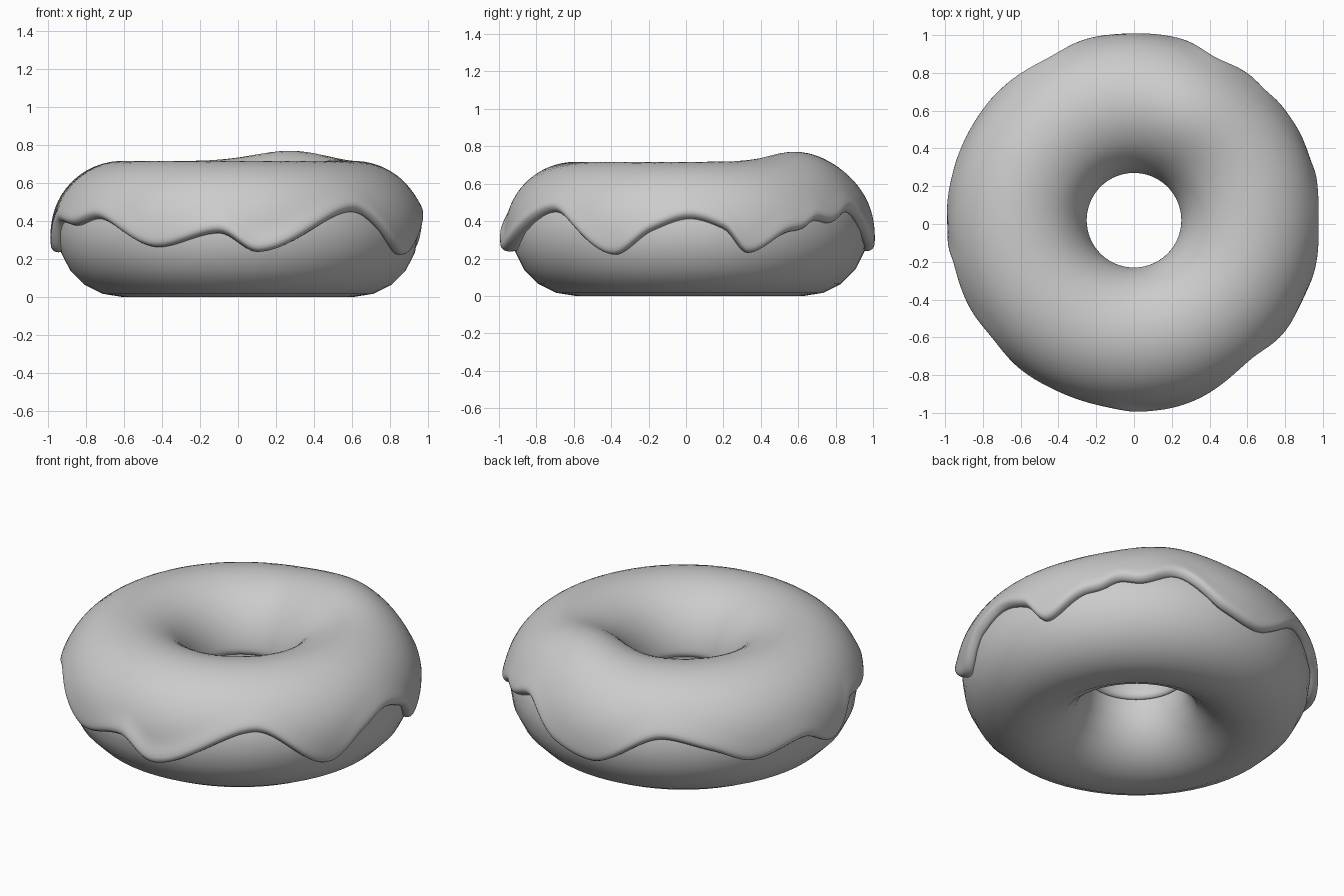
import bpy, bmesh, math

if "Cube" in bpy.data.objects:
    bpy.data.objects.remove(bpy.data.objects["Cube"])

CY = 0.02                       # ring centre in y
R, r, ZC = 0.61, 0.34, 0.34     # ring radius, tube radius, tube centre height
T = 0.037                       # icing thickness

grey = bpy.data.materials.new("plain grey")
grey.diffuse_color = (0.6, 0.6, 0.6, 1)
grey.use_nodes = True
grey.node_tree.nodes["Principled BSDF"].inputs["Base Color"].default_value = grey.diffuse_color

# Height of the dripping icing edge: (degrees around the ring, z)
EDGE = [(0, .42), (11, .36), (19, .22), (33, .34), (38, .355), (45, .41),
        (51, .395), (63, .46), (80, .28), (93, .23), (118, .43), (134, .36),
        (148, .27), (167, .33), (182, .225), (194, .40), (207, .38),
        (219, .42), (244, .255), (264, .335), (276, .23), (310, .46),
        (335, .21), (348, .35)]


def edge_height(deg):
    """Smooth closed interpolation through the edge points."""
    n = len(EDGE)
    pts = [(a - 360, z) for a, z in EDGE[-2:]] + EDGE + [(a + 360, z) for a, z in EDGE[:2]]
    for i in range(1, n + 2):
        (a0, z0), (a1, z1), (a2, z2), (a3, z3) = pts[i - 1:i + 3]
        if a1 <= deg < a2:
            u, h = (deg - a1) / (a2 - a1), a2 - a1

            def slope(l, m):        # flat at peaks and drips, limited elsewhere
                return 0 if l * m <= 0 else 2 * l * m / (l + m)
            s0, s1, s2 = (z1 - z0) / (a1 - a0), (z2 - z1) / h, (z3 - z2) / (a3 - a2)
            m1, m2 = slope(s0, s1) * h, slope(s1, s2) * h
            return ((2*u**3 - 3*u**2 + 1) * z1 + (u**3 - 2*u**2 + u) * m1
                    + (3*u**2 - 2*u**3) * z2 + (u**3 - u**2) * m2)


def ring_mesh(name, segments, section):
    """Sweep a closed cross-section, given by section(deg), around the ring."""
    bm = bmesh.new()
    rings = []
    for k in range(segments):
        deg = 360 * k / segments
        c, s = math.cos(math.radians(deg)), math.sin(math.radians(deg))
        rings.append([bm.verts.new((d * c, d * s + CY, z)) for d, z in section(deg)])
    n = len(rings[0])
    for k in range(segments):
        a, b = rings[k], rings[(k + 1) % segments]
        for j in range(n):
            bm.faces.new((a[j], b[j], b[(j + 1) % n], a[(j + 1) % n]))
    bmesh.ops.recalc_face_normals(bm, faces=bm.faces[:])
    me = bpy.data.meshes.new(name)
    bm.to_mesh(me)
    bm.free()
    me.materials.append(grey)
    me.shade_smooth()
    ob = bpy.data.objects.new(name, me)
    bpy.context.collection.objects.link(ob)
    return ob


def tube_point(a, rad):
    return R + rad * math.cos(a), ZC + rad * math.sin(a)


def dough_section(deg):
    return [tube_point(2 * math.pi * j / 20, r) for j in range(20)]


def icing_section(deg):
    low = math.asin((edge_height(deg) - ZC) / (r + T))   # outer drip edge
    high = math.radians(177)                             # edge inside the hole
    lip, steps = 0.10, 40
    # thicker bead at the front drip, and a swelling on top at the back
    front = math.exp(-((deg - 277) / 14) ** 2)
    back = math.exp(-((deg - 64) / 25) ** 2)
    outer, inner = [], []
    for j in range(steps + 1):
        u = j / steps
        u = u * u * (3 - 2 * u)                          # denser near both edges
        a = low + (high - low) * u
        # rounded lip at both ends
        e = min(1, (a - low) / lip, (high - a) / lip)
        e = math.sqrt(max(0, 1 - (1 - max(0, e)) ** 2))
        t = T - 0.015 * max(0, (a - 2.2) / (high - 2.2))
        bead = math.exp(-((a - low - 0.1) / 0.16) ** 2)
        t += bead * (0.006 + 0.028 * front)
        t += 0.054 * back * math.exp(-((a - 1.5) / 0.65) ** 2)
        outer.append(tube_point(a, r - 0.004 + (t + 0.004) * e))
        if 0 < j < steps and j % 4 == 0:
            inner.append(tube_point(a, r - 0.012))
    return outer + inner[::-1]


ring_mesh("dough", 64, dough_section)
ring_mesh("icing", 240, icing_section)
